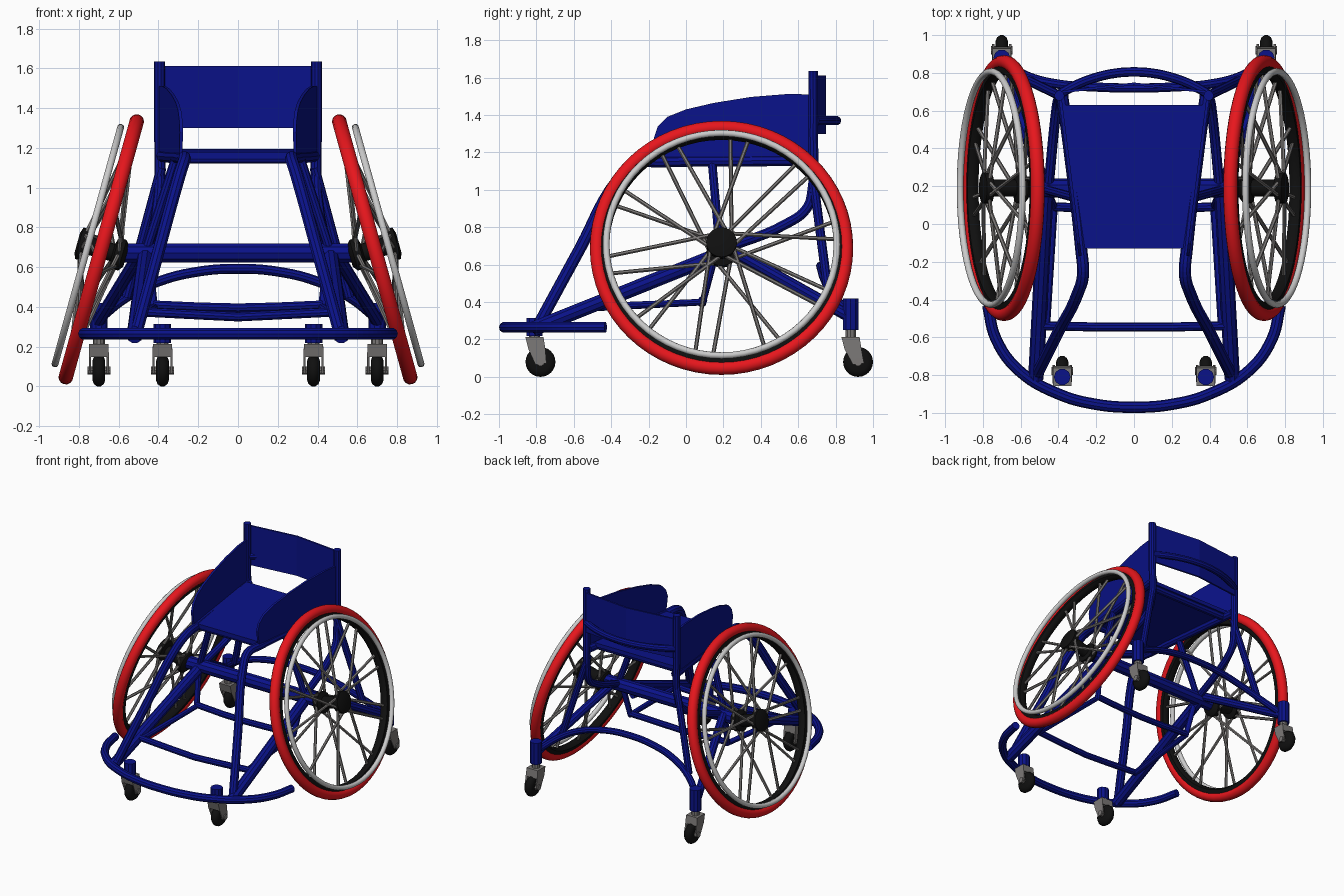
import bpy, bmesh
from math import sin, cos, pi, radians
from mathutils import Matrix

if "Cube" in bpy.data.objects:
    bpy.data.objects.remove(bpy.data.objects["Cube"])


def material(name, col):
    m = bpy.data.materials.new(name)
    m.diffuse_color = (*col, 1)
    m.use_nodes = True
    m.node_tree.nodes["Principled BSDF"].inputs["Base Color"].default_value = m.diffuse_color
    return m


BLUE = material("frame_blue", (0.003, 0.006, 0.25))
RED = material("tire_red", (0.8, 0.008, 0.012))
BLACK = material("rubber_black", (0.005, 0.005, 0.005))
STEEL = material("steel", (0.2, 0.19, 0.185))
ALLOY = material("alloy", (0.55, 0.55, 0.55))


def add(name, data, mat, matrix=Matrix()):
    data.materials.append(mat)
    ob = bpy.data.objects.new(name, data)
    bpy.context.collection.objects.link(ob)
    ob.matrix_world = matrix
    return ob


def tube(name, paths, r, mat=BLUE, handle='VECTOR', matrix=Matrix(), res=3):
    """Faceted tubes along one or more point paths."""
    cu = bpy.data.curves.new(name, 'CURVE')
    cu.dimensions = '3D'
    cu.bevel_depth, cu.bevel_resolution = r, res
    cu.use_fill_caps = True
    cu.resolution_u = 6 if handle == 'AUTO' else 1
    for pts in paths:
        sp = cu.splines.new('BEZIER')
        sp.use_smooth = False
        sp.bezier_points.add(len(pts) - 1)
        for bp, p in zip(sp.bezier_points, pts):
            bp.co = p
            bp.handle_left_type = bp.handle_right_type = handle
    return add(name, cu, mat, matrix)


def sides(name, pts, r, handle='VECTOR'):
    """A tube on the left and on the right."""
    for side, s in (("right", 1), ("left", -1)):
        tube(f"{name}_{side}", [[(s * x, y, z) for x, y, z in pts]], r, BLUE, handle)


def symmetric(pts):
    return pts + [(-x, y, z) for x, y, z in reversed(pts[:-1])]


def revolve(name, profile, mat, matrix, segs=48, closed=False):
    """Turn an (r, z) profile round local z."""
    bm = bmesh.new()
    rings = [[bm.verts.new((r * cos(2 * pi * i / segs), r * sin(2 * pi * i / segs), z))
              for r, z in profile] for i in range(segs)]
    n = len(profile)
    for i in range(segs):
        a, b = rings[i], rings[(i + 1) % segs]
        for j in range(n if closed else n - 1):
            k = (j + 1) % n
            bm.faces.new((a[j], b[j], b[k], a[k]))
    bmesh.ops.remove_doubles(bm, verts=bm.verts, dist=1e-5)
    bmesh.ops.recalc_face_normals(bm, faces=bm.faces)
    me = bpy.data.meshes.new(name)
    bm.to_mesh(me)
    bm.free()
    ob = add(name, me, mat, matrix)
    bpy.ops.object.select_all(action='DESELECT')
    bpy.context.view_layer.objects.active = ob
    ob.select_set(True)
    bpy.ops.object.shade_smooth_by_angle(angle=radians(40))
    return ob


def circle(R, r, n=14, z=0):
    return [(R + r * cos(2 * pi * i / n), z + r * sin(2 * pi * i / n)) for i in range(n)]


def sheet(name, pts, faces, thick, mat=BLUE):
    """Thin panel from a few points."""
    me = bpy.data.meshes.new(name)
    me.from_pydata(pts, [], faces)
    ob = add(name, me, mat)
    mod = ob.modifiers.new("thickness", 'SOLIDIFY')
    mod.thickness, mod.offset = thick, 0
    return ob


# Cambered main wheels
for side, s in (("right", 1), ("left", -1)):
    M = Matrix.Translation((s * 0.688, 0.19, 0.69)) @ Matrix.Rotation(s * radians(74.5), 4, 'Y')
    revolve(f"tire_{side}", circle(0.667, 0.037), RED, M, 64, True)
    revolve(f"rim_{side}", [(0.645, -0.028), (0.645, 0.028), (0.614, 0.03), (0.602, 0.012),
                            (0.602, -0.012), (0.614, -0.03)], BLACK, M, 64, True)
    revolve(f"handrim_{side}", circle(0.617, 0.018, 10, 0.07), ALLOY, M, 64, True)
    revolve(f"hub_{side}", [(0, -0.13), (0.055, -0.13), (0.08, -0.11), (0.08, -0.07), (0.045, -0.06),
                            (0.045, 0.065), (0.082, 0.075), (0.082, 0.115), (0.05, 0.125), (0, 0.125)],
            BLACK, M, 20)
    spokes = []
    for i in range(20):
        a = 2 * pi * (i + (0.25 if i % 2 else -0.25)) / 20
        b = a + (0.9 if i % 4 < 2 else -0.9)
        z = 0.095 if i % 2 else -0.09
        spokes.append([(s * 0.065 * cos(b), 0.065 * sin(b), z), (s * 0.61 * cos(a), 0.61 * sin(a), 0)])
    tube(f"spokes_{side}", spokes, 0.011, STEEL, matrix=M, res=1)

# Bumper hoop
tube("front_bumper", [symmetric([(0.775, -0.43, 0.265), (0.73, -0.61, 0.265), (0.61, -0.775, 0.265),
                                 (0.4, -0.9, 0.265), (0.2, -0.955, 0.265), (0, -0.97, 0.265)])],
     0.03, handle='AUTO')

# Seat rails running into the front legs
sides("seat_rail_front_leg", [(0.38, 0.68, 1.16), (0.33, 0.3, 1.155), (0.28, -0.13, 1.15), (0.27, -0.27, 1.14),
                              (0.295, -0.36, 1.06), (0.4, -0.57, 0.68), (0.52, -0.81, 0.24)], 0.032, 'AUTO')
tube("seat_front_bar", [[(-0.28, -0.1, 1.145), (0.28, -0.1, 1.145)]], 0.025)
tube("seat_rear_bar", [[(-0.37, 0.59, 1.16), (0.37, 0.59, 1.16)]], 0.03)

# Axle and lower frame
tube("axle", [[(-0.59, 0.19, 0.672), (0.59, 0.19, 0.672)]], 0.05)
sides("lower_rail", [(0.52, -0.82, 0.255), (0.465, 0.19, 0.66)], 0.041)
sides("seat_strut", [(0.315, 0.14, 1.14), (0.46, 0.18, 0.69)], 0.024)
sides("rear_caster_arm", [(0.48, 0.22, 0.69), (0.70, 0.86, 0.33)], 0.032)
sides("rear_brace", [(0.385, 0.675, 1.1), (0.56, 0.76, 0.45)], 0.025)
tube("rear_arch", [symmetric([(0.70, 0.86, 0.34), (0.56, 0.78, 0.45), (0.4, 0.74, 0.528),
                              (0.2, 0.725, 0.578), (0, 0.72, 0.592)])], 0.025, handle='AUTO')

# Back posts bending forward to the axle
sides("back_post", [(0.395, 0.68, 1.635), (0.395, 0.68, 1.3), (0.395, 0.675, 1.0), (0.405, 0.645, 0.9),
                    (0.42, 0.53, 0.815), (0.45, 0.22, 0.69)], 0.027, 'AUTO')
tube("back_hoop", [symmetric([(0.39, 0.69, 1.37), (0.3, 0.739, 1.37), (0.2, 0.776, 1.37), (0.1, 0.798, 1.37),
                              (0, 0.805, 1.37)])], 0.025, handle='AUTO')

# Foot frame
sides("foot_hanger", [(0.45, 0.15, 0.64), (0.425, 0.09, 0.4), (0.465, -0.54, 0.37)], 0.022)
tube("foot_rear_bar", [symmetric([(0.425, 0.09, 0.41), (0.2, 0.085, 0.4), (0, 0.085, 0.395)])], 0.024)
tube("foot_front_bar", [symmetric([(0.49, -0.54, 0.375), (0.2, -0.545, 0.36), (0, -0.545, 0.35)])], 0.024)

# Seat, backrest and side guards
sheet("seat", [(-0.37, 0.63, 1.18), (0.37, 0.63, 1.18), (0.26, -0.13, 1.165), (-0.26, -0.13, 1.165)],
      [(0, 1, 2, 3)], 0.03)
xs = [-0.38, 0, 0.38]
back = [(x, 0.742 - 0.042 * abs(x) / 0.38, z) for z in (1.3, 1.612) for x in xs]
sheet("backrest", back, [(i, i + 1, i + 4, i + 3) for i in range(2)], 0.014)
outline = [(0.66, 1.15), (0.66, 1.51), (0.55, 1.513), (0.35, 1.497), (0.15, 1.465), (0.0, 1.43),
           (-0.1, 1.39), (-0.15, 1.34), (-0.17, 1.28), (-0.15, 1.15)]
for side, s in (("right", 1), ("left", -1)):
    sheet(f"side_guard_{side}", [(s * (0.285 + 0.105 * (y + 0.17) / 0.83), y, z) for y, z in outline],
          [tuple(range(len(outline)))], 0.016)

# Casters: stem, fork and small wheel
for end, cx, sy, wy, top in (("rear", 0.70, 0.88, 0.92, 0.42), ("front", 0.38, -0.81, -0.778, 0.315)):
    for side, s in (("right", 1), ("left", -1)):
        x, tag = s * cx, f"{end}_{side}"
        bottom = 0.25 if end == "rear" else 0.22
        tube(f"caster_stem_{tag}", [[(x, sy, bottom), (x, sy, top)]], 0.044)
        tube(f"caster_pin_{tag}", [[(x, sy, 0.19), (x, sy, bottom + 0.02)]], 0.03, STEEL)
        W = Matrix.Translation((x, wy, 0.08)) @ Matrix.Rotation(pi / 2, 4, 'Y')
        revolve(f"caster_wheel_{tag}", [(0, -0.03), (0.05, -0.032), (0.068, -0.025), (0.08, -0.008),
                                        (0.08, 0.008), (0.068, 0.025), (0.05, 0.032), (0, 0.03)], BLACK, W, 24)
        tube(f"caster_axle_{tag}", [[(x - 0.058, wy, 0.08), (x + 0.058, wy, 0.08)]], 0.022, STEEL)
        # Folded fork: two cheeks, a bridge and short front and back plates
        prof = [(sy - 0.045, 0.21), (sy + 0.045, 0.21), (sy + 0.055, 0.15), (wy + 0.032, 0.072),
                (wy - 0.027, 0.065), (sy - 0.03, 0.15)]
        pts = [(x + d, y, z) for d in (-0.045, 0.045) for y, z in prof]
        sheet(f"caster_fork_{tag}", pts, [(0, 1, 2, 3, 4, 5), (11, 10, 9, 8, 7, 6), (1, 0, 6, 7),
                                          (2, 1, 7, 8), (0, 5, 11, 6)], 0.012, STEEL)
